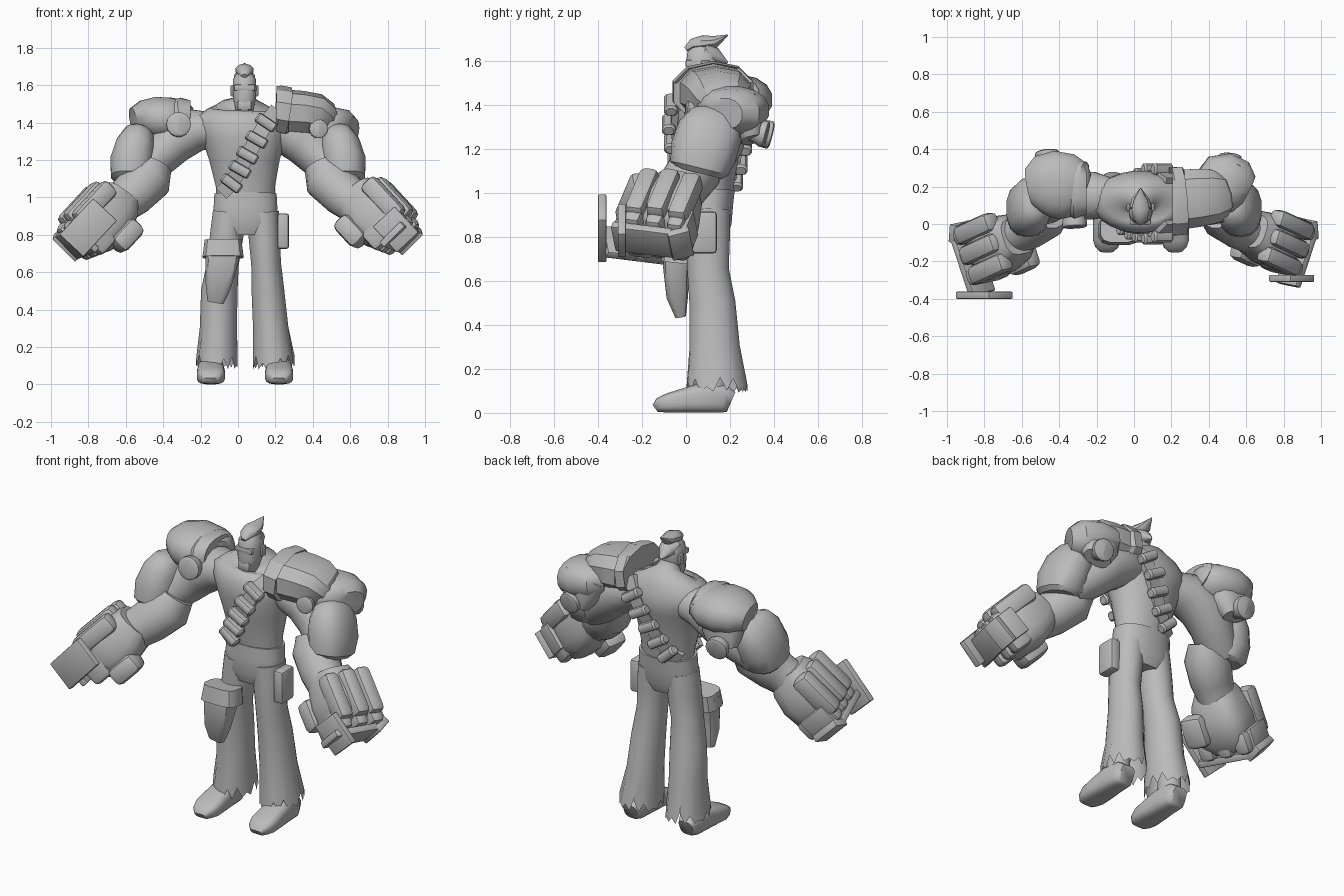
import bpy, bmesh, math
from mathutils import Vector as V, Matrix

grey = bpy.data.materials.new("plain_grey")
grey.diffuse_color = (0.5, 0.5, 0.5, 1)
X, Y, Z = V((1, 0, 0)), V((0, 1, 0)), V((0, 0, 1))


def finish(name, bm, angle=38):
    bmesh.ops.recalc_face_normals(bm, faces=bm.faces)
    me = bpy.data.meshes.new(name)
    bm.to_mesh(me)
    bm.free()
    me.materials.append(grey)
    me.shade_smooth()
    me.set_sharp_from_angle(angle=math.radians(angle))
    ob = bpy.data.objects.new(name, me)
    bpy.context.collection.objects.link(ob)
    return ob


def tube(name, rings, ref=X, n=16, power=2.0, rag=0.0, angle=38):
    """Loft of rings (x, y, z, radius along ref, radius across)."""
    bm = bmesh.new()
    c = [V(r[:3]) for r in rings]
    loops = []
    for i, r in enumerate(rings):
        d = (c[min(i + 1, len(c) - 1)] - c[max(i - 1, 0)]).normalized()
        u = (ref - d * ref.dot(d)).normalized()
        v = d.cross(u)
        loop = []
        for k in range(n):
            a = 2 * math.pi * (k + 0.5) / n
            ca, sa = math.cos(a), math.sin(a)
            ca = math.copysign(abs(ca) ** (2 / power), ca)
            sa = math.copysign(abs(sa) ** (2 / power), sa)
            p = c[i] + u * r[3] * ca + v * r[4] * sa
            if rag and i == len(rings) - 1:
                p.z += rag * (k % 2) * (0.6 + 0.4 * math.cos(k * 2.3))
            loop.append(bm.verts.new(p))
        loops.append(loop)
    for a, b in zip(loops, loops[1:]):
        for k in range(n):
            bm.faces.new((a[k], a[(k + 1) % n], b[(k + 1) % n], b[k]))
    bm.faces.new(loops[0])
    if not rag:
        bm.faces.new(loops[-1])
    return finish(name, bm, angle)


def block(name, o, axes, lo, hi, bevel=0.02):
    """Bevelled box between lo and hi, measured along three axes from o."""
    bm = bmesh.new()
    bmesh.ops.create_cube(bm, size=1)
    for v in bm.verts:
        q = [(lo[i] + hi[i]) / 2 + v.co[i] * (hi[i] - lo[i]) for i in range(3)]
        v.co = o + axes[0] * q[0] + axes[1] * q[1] + axes[2] * q[2]
    bmesh.ops.recalc_face_normals(bm, faces=bm.faces)
    if bevel:
        bmesh.ops.bevel(bm, geom=bm.edges[:], offset=bevel, segments=2,
                        profile=0.5, affect='EDGES')
    return finish(name, bm)


# Torso, hips and waistband
tube("torso", [(.04, .11, .95, .155, .1), (.04, .11, 1.06, .16, .112),
               (.035, .11, 1.2, .19, .138), (.035, .11, 1.31, .225, .165),
               (.03, .12, 1.38, .255, .168), (.03, .13, 1.43, .255, .15),
               (.03, .135, 1.465, .2, .125), (.032, .13, 1.49, .13, .095),
               (.035, .115, 1.51, .07, .065), (.035, .1, 1.54, .05, .05)], n=24, angle=75)
tube("hips", [(.04, .1, .8, .13, .085), (.04, .1, .86, .178, .108),
              (.04, .105, .95, .172, .11), (.04, .11, 1.02, .168, .113)], n=20, power=2.3)

# Flared trouser legs with torn hems, and shoes
legs = {"right": [(-.045, .1, .92, .09, .1), (-.06, .1, .8, .09, .1),
                  (-.08, .1, .65, .085, .095), (-.1, .12, .5, .098, .105),
                  (-.105, .13, .3, .1, .115), (-.113, .14, .09, .112, .14)],
        "left": [(.13, .1, .92, .09, .1), (.14, .1, .8, .085, .1),
                 (.15, .1, .65, .08, .095), (.16, .12, .5, .088, .105),
                 (.175, .13, .3, .095, .115), (.19, .14, .09, .112, .14)]}
for side, x in (("right", -.145), ("left", .22)):
    tube(side + "_trouser_leg", legs[side], n=28, rag=.07)
    tube(side + "_shoe", [(x, yy, h / 2, w, h / 2) for yy, h, w in
                          ((.205, .1, .045), (.17, .13, .065), (.08, .14, .07), (0, .115, .075),
                           (-.08, .09, .076), (-.12, .07, .062), (-.14, .04, .04))],
         n=16, power=3.2, angle=60)
    tube(side + "_ankle", [(x, .12, .06, .06, .07), (x * .95, .13, .26, .06, .07)])

# Head, goggles, ears and swept hair
tube("head", [(.035, .075, 1.45, .04, .05), (.035, .06, 1.475, .05, .06),
              (.035, .065, 1.53, .062, .068), (.035, .07, 1.58, .064, .072),
              (.035, .075, 1.63, .062, .07), (.035, .08, 1.665, .04, .05)], power=2.4)
block("goggles", V((.035, 0, 1.585)), (X, Y, Z), (-.055, -.002, -.014), (.055, .05, .018), .006)
block("beard", V((.035, .01, 1.5)), (X, Y, Z), (-.04, -.012, -.035), (.04, .06, .02), .015)
for s in (-1, 1):
    block("ear", V((.035 + s * .066, .09, 1.57)), (X, Y, Z), (-.008, -.02, -.03), (.008, .02, .03), .006)
tube("hair", [(.035, .0, 1.65, .015, .012), (.035, .03, 1.672, .04, .028),
              (.035, .08, 1.68, .05, .036), (.035, .13, 1.685, .038, .028),
              (.035, .19, 1.716, .003, .003)], n=10)
tube("nape_hair", [(.035, .08, 1.64, .06, .05), (.035, .13, 1.62, .05, .04),
                   (.035, .19, 1.59, .004, .004)], n=10)

# Diagonal ammunition belt with pouches, front and back
front = [(.2, .0, 1.46), (.15, -.05, 1.4), (.1, -.06, 1.31),
         (.05, -.05, 1.225), (.01, -.035, 1.15), (-.035, -.01, 1.075), (-.08, .01, 1.03)]
back = [(-.08, .185, 1.03), (-.04, .21, 1.06), (.01, .23, 1.13), (.055, .25, 1.215),
        (.1, .275, 1.3), (.15, .275, 1.385), (.2, .24, 1.45)]
for pts, sy in ((front, -1), (back, 1)):
    for a, b in zip(pts, pts[1:]):
        a, b = V(a), V(b)
        t = (b - a).normalized()
        nrm = (Y * sy - t * t.y * sy).normalized()
        block("belt_strap", a, (t, t.cross(nrm), nrm), (-.01, -.04, -.02),
              ((b - a).length + .01, .04, .01), 0)
    for i in range(1, 6):
        p = V(pts[i]) + Y * sy * .018
        w = (V(pts[i + 1]) - V(pts[i - 1])).cross(Y).normalized()
        tube("front_pouch" if sy < 0 else "back_pouch",
             [(*(p + w * k), r * 1.15, r) for k, r in
              ((-.06, .02), (-.05, .028), (.05, .028), (.06, .02))], ref=Y, n=10, power=2.6)

# Thigh holster and hip pouch
tube("holster", [(-.085, -.03, .74, .1, .07), (-.085, -.045, .66, .09, .06),
                 (-.105, -.04, .53, .07, .05), (-.12, -.025, .44, .045, .025)], n=12, power=3.5)
tube("holster_cuff", [(-.08, -.025, .77, .1, .075), (-.08, -.035, .68, .112, .08)], n=12, power=3.5)
block("hip_pouch", V((.24, .08, .82)), (X, Y, Z), (-.03, -.055, -.095), (.033, .06, .095), .015)


def knob(name, p, d, r, length):
    p, d = V(p), V(d).normalized()
    tube(name, [(*(p + d * length * t), r * k, r * k) for t, k in
                ((-1, .7), (0, .8), (.5, 1), (.9, 1), (1, .85), (.99, .62), (.5, .5))], ref=Z, n=14)


def arm(side, s):
    right = s < 0
    m = lambda rings: [(s * r[0], *r[1:]) for r in rings]
    tube(side + "_upper_arm", m([(.1, .14, 1.36, .1, .09), (.22, .15, 1.36, .13, .115),
                                 (.34, .16, 1.3, .13, .122), (.43, .14, 1.22, .12, .115),
                                 (.53, .08, 1.13, .11, .1)]), ref=Y, angle=60)
    # Elbow guard wraps the joint
    tube(side + "_elbow_guard", m([(.515, .14, 1.375, .045, .08), (.525, .135, 1.345, .08, .12),
                                   (.545, .11, 1.28, .107, .148), (.567, .08, 1.19, .118, .152),
                                   (.57, .06, 1.11, .112, .135), (.57, .055, 1.09, .09, .11)]),
         n=14, power=2.4)
    # Forearm and glove cuff
    tube(side + "_forearm", m([(.45, .07, 1.17, .1, .1), (.48, .04, 1.1, .125, .13),
                               (.56, -.02, 1.02, .115, .122), (.63, -.06, .965, .1, .11),
                               (.69, -.08, .91, .11, .12)]), ref=Y)
    # Fist: frame runs along the fingers, out of the hand's back, and across it
    flat = (V((s * .68, 0, -.73)), V((s * .73, 0, .68)), Y)
    turn = Matrix.Rotation(math.radians(-7), 3, 'X') @ Matrix.Rotation(math.radians(-18 * s), 3, 'Z')
    ax = tuple(turn @ a for a in flat)
    e1, e2, yh = ax
    o = V((-.652, -.08, .955)) if right else V((.657, -.05, .98))
    hw = .17 if right else .155
    tube(side + "_palm", [(*(o + e1 * t + e2 * h), hw * a, b) for t, h, a, b in
                          ((-.07, .02, .6, .1), (0, .01, .8, .135), (.1, 0, .92, .15),
                           (.2, 0, .9, .14), (.26, .01, .7, .1))], ref=yh, n=16, power=3, angle=50)
    step = 2 * hw / 3
    for k in range(3):
        y0 = -hw + k * step
        top = (.165, .18, .17)[k]
        block(side + "_finger", o, ax, (-.02, .06, y0 + .005), (.25, top, y0 + step - .005), .03)
        block(side + "_fingertip", o, ax, (.17, -.11, y0 + .01), (.3, .135, y0 + step - .01), .03)
    block(side + "_thumb", o, ax, (.02, -.19, -hw), (.2, -.08, -hw + .14), .035)
    # Knuckle guard bent round the fist
    w0, w1 = (-.06, .115) if right else (-.05, .11)
    po = V((-.66, -.12, .95)) if right else V((.675, -.1, .965))
    s0, s1, f = (.045, .31, -.28) if right else (.12, .31, -.21)
    block(side + "_guard_front", po, flat, (s0, w0, f), (s1, w1, f + .038), .006)
    block(side + "_guard_outer", o, ax, (.295, w0, -hw - .035), (.335, w1, hw - .06), .008)
    corner = o + e1 * .335 + yh * (hw - .07)
    d = (yh - e1 * .6).normalized()
    block(side + "_guard_corner", corner, (e2.cross(d) * s * -1, e2, d), (-.02, w0, 0), (.02, w1, .1), .006)
    block(side + "_guard_rear", o, ax, (.17, w0, hw - .03), (.29, w1, hw + .005), .006)


arm("right", -1)
arm("left", 1)

# Right shoulder plate, rim and round fittings
tube("right_shoulder_plate", [(-.26, .17, 1.42, .1, .07), (-.29, .18, 1.42, .15, .1),
                              (-.36, .2, 1.42, .18, .115), (-.44, .215, 1.422, .18, .117),
                              (-.51, .21, 1.42, .155, .1), (-.56, .2, 1.41, .1, .07)],
     ref=Y, n=16, power=2.2)
tube("right_shoulder_rim", [(-.255, .18, 1.435, .13, .085), (-.285, .18, 1.435, .155, .102),
                            (-.31, .19, 1.42, .155, .105)], ref=Y, n=16, power=2.3)
tube("right_back_flap", [(-.42, .25, 1.42, .13, .1), (-.44, .28, 1.32, .12, .08),
                         (-.46, .3, 1.24, .08, .05)], n=12, power=2.5)
knob("right_front_fitting", (-.32, .05, 1.385), (.05, -1, .1), .066, .07)
knob("right_back_fitting", (-.46, .33, 1.275), (-.1, 1, -.25), .065, .06)

# Left shoulder cap, collar flange and sloped plate
tube("left_shoulder_cap", [(.38, .19, 1.39, .1, .08), (.43, .21, 1.385, .155, .1),
                           (.5, .215, 1.375, .165, .11), (.57, .2, 1.365, .14, .105),
                           (.61, .18, 1.36, .085, .07)], ref=Y, n=16, power=2.2)
tube("left_collar", [(.205, .12, 1.465, .185, .13), (.21, .12, 1.465, .19, .135),
                     (.265, .125, 1.455, .19, .135), (.27, .125, 1.455, .17, .13)],
     ref=Y, n=10, power=2.2, angle=30)
tube("left_shoulder_plate", [(.25, .13, 1.455, .165, .122), (.34, .14, 1.45, .162, .12),
                             (.42, .15, 1.44, .15, .115),
                             (.455, .16, 1.42, .125, .1), (.475, .17, 1.4, .1, .075)],
     ref=Y, n=10, power=2.4, angle=30)
tube("left_back_flap", [(.47, .25, 1.4, .13, .1), (.49, .28, 1.32, .12, .08),
                        (.51, .3, 1.24, .08, .05)], n=12, power=2.5)
knob("left_front_fitting", (.425, .05, 1.365), (.15, -1, .05), .05, .05)
knob("left_back_fitting", (.51, .32, 1.275), (.1, 1, -.25), .062, .05)
